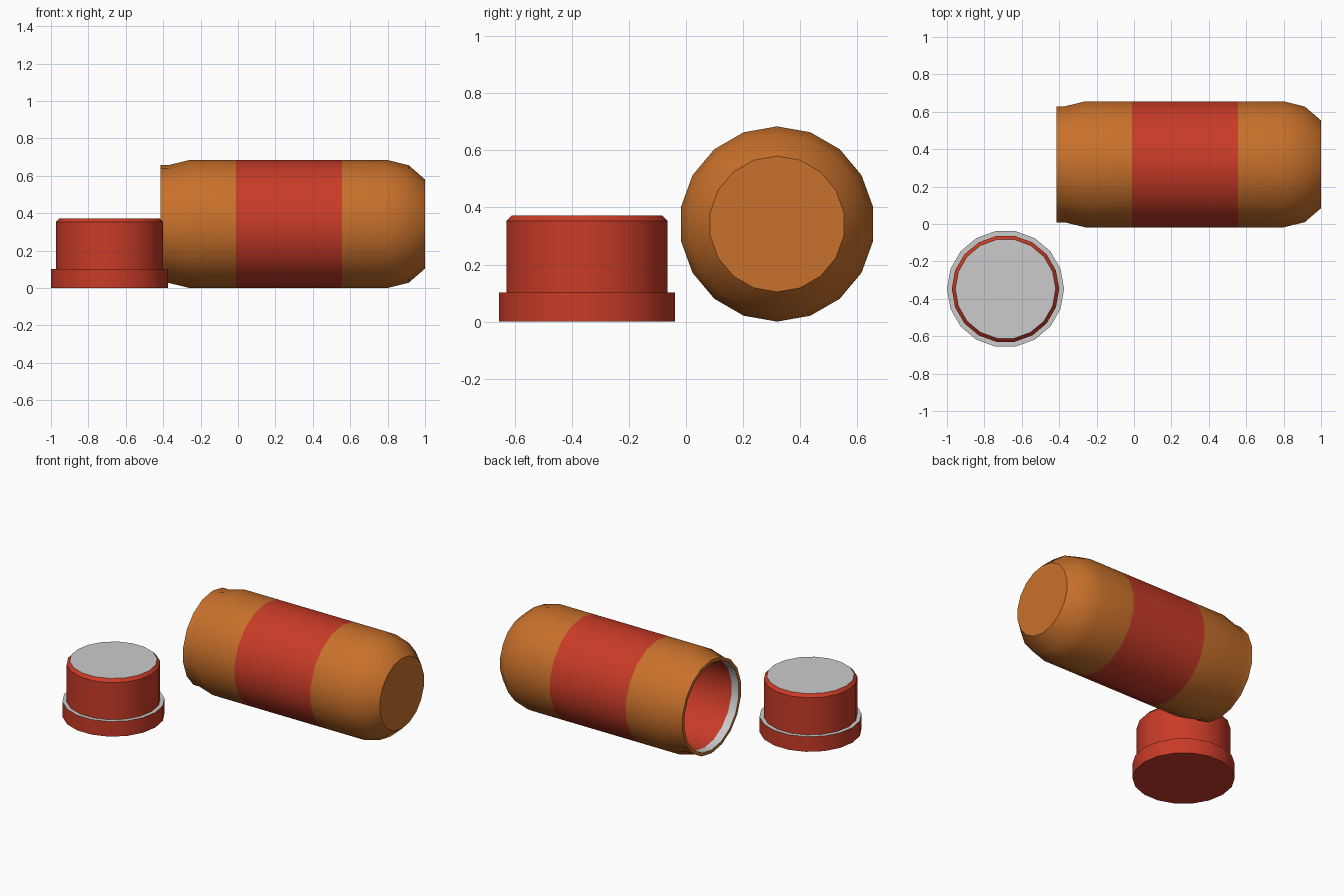
import bpy, bmesh, math
from mathutils import Matrix

if "Cube" in bpy.data.objects:
    bpy.data.objects.remove(bpy.data.objects["Cube"])

SIDES = 18


def material(name, rgb):
    m = bpy.data.materials.new(name)
    m.diffuse_color = (*rgb, 1)
    m.use_nodes = True
    m.node_tree.nodes["Principled BSDF"].inputs["Base Color"].default_value = m.diffuse_color
    return m


orange = material("orange_plastic", (0.58, 0.165, 0.024))
red = material("red_plastic", (0.58, 0.044, 0.020))

# Placement of the lying bottle (local z becomes world x) and the standing cap
BOTTLE = Matrix.Translation((0, 0.319, 0.342)) @ Matrix.Rotation(math.pi / 2, 4, 'Y')
CAP = Matrix.Translation((-0.687, -0.347, 0))


def lathe(name, place, profile, mat=None, start=False, end=False):
    """Revolve (height, radius) points; rising heights face outward."""
    bm = bmesh.new()
    rings = []
    for h, r in profile:
        rings.append([bm.verts.new((r * math.cos(a), r * math.sin(a), h))
                      for a in (2 * math.pi * i / SIDES for i in range(SIDES))])
    for a, b in zip(rings, rings[1:]):
        for i in range(SIDES):
            j = (i + 1) % SIDES
            bm.faces.new((a[i], a[j], b[j], b[i]))
    if start:
        bm.faces.new(rings[0][::-1])
    if end:
        bm.faces.new(rings[-1])
    bm.transform(place)
    mesh = bpy.data.meshes.new(name)
    bm.to_mesh(mesh)
    bm.free()
    if mat:
        mesh.materials.append(mat)
    ob = bpy.data.objects.new(name, mesh)
    bpy.context.collection.objects.link(ob)
    bpy.ops.object.select_all(action='DESELECT')
    ob.select_set(True)
    bpy.context.view_layer.objects.active = ob
    bpy.ops.object.shade_smooth_by_angle(angle=math.radians(30))
    return ob


# Bottle: mouth rim and shoulder, coloured band, rounded base
lathe("bottle_shoulder", BOTTLE,
      [(-0.415, 0.293), (-0.415, 0.315), (-0.37, 0.315), (-0.26, 0.342), (-0.012, 0.342)], orange)
lathe("bottle_band", BOTTLE, [(-0.012, 0.342), (0.555, 0.342)], red)
lathe("bottle_base", BOTTLE,
      [(0.555, 0.342), (0.80, 0.342), (0.913, 0.314), (1.0, 0.238)], orange, end=True)

# Hollow inside: grey lining at the mouth, red wall beyond it
lathe("mouth_lining", BOTTLE, [(-0.36, 0.293), (-0.415, 0.293)])
lathe("bottle_interior", BOTTLE,
      [(0.97, 0.215), (0.89, 0.285), (0.79, 0.293), (-0.36, 0.293)], red, start=True)

# Cap: flange, grey ledge, plug with chamfer, grey top
lathe("cap_flange", CAP, [(0, 0.313), (0.102, 0.313)], red, start=True)
lathe("cap_ledge", CAP, [(0.102, 0.313), (0.102, 0.287)])
lathe("cap_plug", CAP, [(0.102, 0.287), (0.352, 0.287), (0.372, 0.268)], red)
lathe("cap_top", CAP, [(0.372, 0.268), (0.372, 0.1)], end=True)
